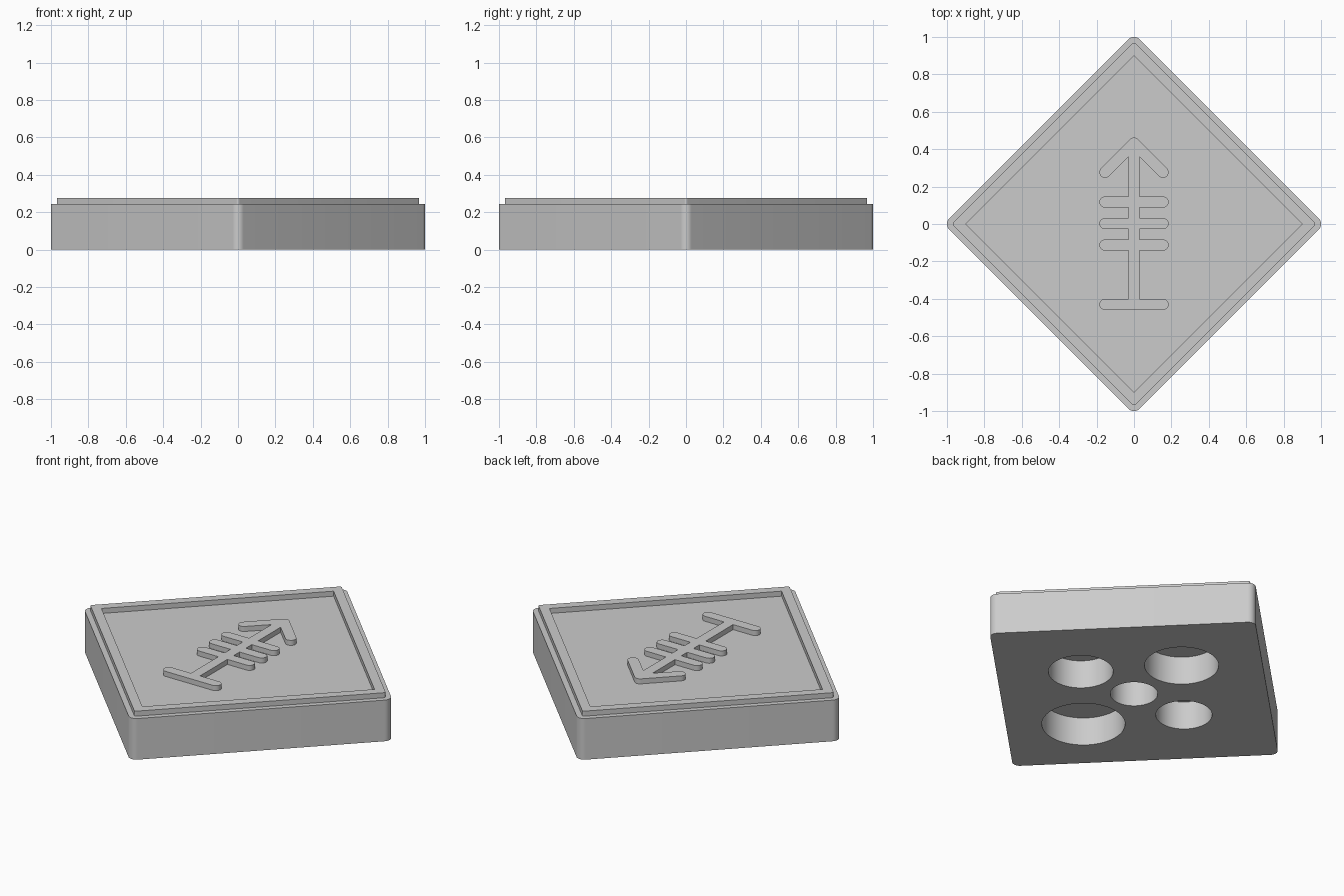
import bpy, bmesh
from math import sin, cos, radians, pi

cube = bpy.data.objects.get("Cube")
if cube:
    bpy.data.objects.remove(cube, do_unlink=True)

grey = bpy.data.materials.new("plain grey")
grey.use_nodes = True
colour = (0.6, 0.6, 0.6, 1)
grey.diffuse_color = colour
grey.node_tree.nodes["Principled BSDF"].inputs["Base Color"].default_value = colour

LEDGE, TOP = 0.245, 0.275
HOLE_DEPTH = 0.168


def arc(cx, cy, r, start, end, steps=10):
    angles = [radians(start + (end - start) * i / steps) for i in range(steps + 1)]
    return [(cx + r * cos(a), cy + r * sin(a)) for a in angles]


def diamond(corner, r):
    """Diamond outline with corner centres at the given distance, rounded by r."""
    points = []
    for turn in (0, 90, 180, 270):
        a = radians(turn)
        points += arc(corner * cos(a), corner * sin(a), r, turn - 45, turn + 45)
    return points


def prism(name, outline, z0, z1):
    bm = bmesh.new()
    face = bm.faces.new([bm.verts.new((x, y, z0)) for x, y in outline])
    ext = bmesh.ops.extrude_face_region(bm, geom=[face])
    for v in ext["geom"]:
        if isinstance(v, bmesh.types.BMVert):
            v.co.z = z1
    bmesh.ops.recalc_face_normals(bm, faces=bm.faces)
    mesh = bpy.data.meshes.new(name)
    bm.to_mesh(mesh)
    bm.free()
    mesh.materials.append(grey)
    obj = bpy.data.objects.new(name, mesh)
    bpy.context.collection.objects.link(obj)
    return obj


def select(obj):
    bpy.ops.object.select_all(action="DESELECT")
    obj.select_set(True)
    bpy.context.view_layer.objects.active = obj


def cut(obj, cutter):
    mod = obj.modifiers.new("cut", "BOOLEAN")
    mod.operation = "DIFFERENCE"
    mod.solver = "EXACT"
    mod.object = cutter
    select(obj)
    bpy.ops.object.modifier_apply(modifier=mod.name)
    bpy.data.objects.remove(cutter, do_unlink=True)


# Main block with five round sockets of growing size underneath
base = prism("base_block", diamond(0.958, 0.042), 0, LEDGE)
sockets = [(0, 0, 0.128), (-1, 0, 0.152), (1, 0, 0.175), (0, 1, 0.2), (0, -1, 0.225)]
for dx, dy, r in sockets:
    reach = 0.2 + r
    circle = arc(dx * reach, dy * reach, r, 0, 360, 64)[:-1]
    cut(base, prism("socket_cutter", circle, -0.1, HOLE_DEPTH))

# Raised border around the sunken top panel
rim = prism("raised_rim", diamond(0.957, 0.012), LEDGE, TOP)
cut(rim, prism("panel_cutter", [(0.9, 0), (0, 0.9), (-0.9, 0), (0, -0.9)], 0.1, 0.4))

# Raised arrow sign: right half of the outline, then its mirror image
W, REACH = 0.03, 0.155
half = arc(REACH, -0.43, W, -90, 90) + [(W, -0.43 + W)]
for y in (-0.113, 0.002, 0.117):
    half += [(W, y - W)] + arc(REACH, y, W, -90, 90) + [(W, y + W)]
half += [(W, 0.358)] + arc(REACH, 0.277, W, -135, 45)
tip = arc(0, 0.432, W, 45, 135)
sign = prism("arrow_sign", half + tip + [(-x, y) for x, y in reversed(half)], LEDGE, TOP)

for part in (base, rim, sign):
    select(part)
    bpy.ops.object.shade_smooth_by_angle(angle=pi / 6)
